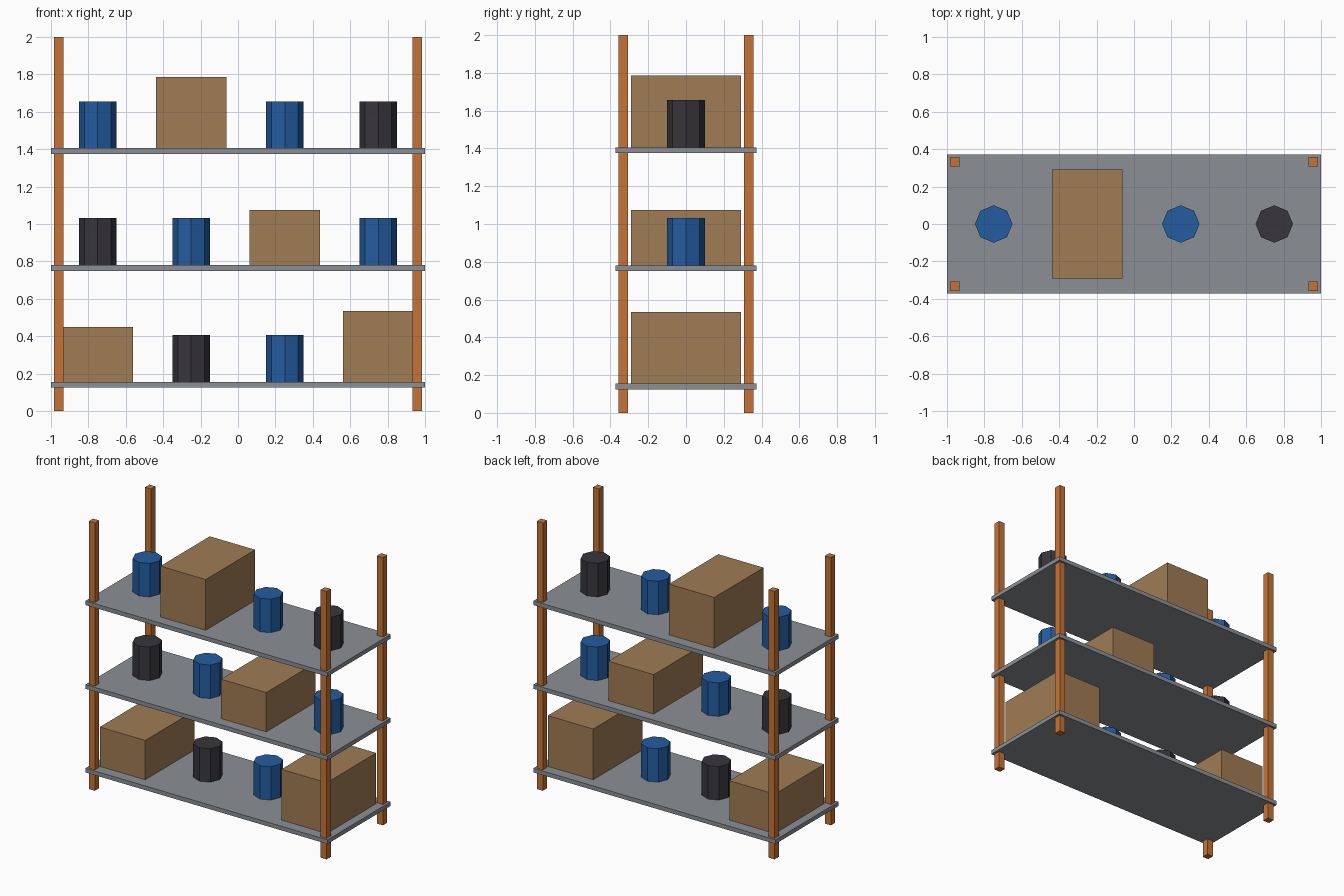
import bpy

if "Cube" in bpy.data.objects:
    bpy.data.objects.remove(bpy.data.objects["Cube"])


def material(name, rgb):
    """Flat colour given as sRGB 0-255, stored as linear."""
    lin = [(c / 255 / 12.92) if c < 11 else ((c / 255 + 0.055) / 1.055) ** 2.4 for c in rgb]
    m = bpy.data.materials.new(name)
    m.diffuse_color = (*lin, 1)
    m.use_nodes = True
    m.node_tree.nodes["Principled BSDF"].inputs["Base Color"].default_value = m.diffuse_color
    return m


ORANGE = material("orange_post", (198, 116, 54))
GREY = material("grey_shelf", (139, 144, 150))
CARDBOARD = material("cardboard", (160, 124, 84))
BLUE = material("blue_drum", (35, 92, 160))
BLACK = material("black_drum", (56, 54, 60))


def finish(name, mat):
    ob = bpy.context.object
    ob.name = name
    ob.data.materials.append(mat)
    return ob


def block(name, mat, x, y, z0, sx, sy, sz):
    """Box standing on height z0."""
    bpy.ops.mesh.primitive_cube_add(size=1, location=(x, y, z0 + sz / 2))
    ob = bpy.context.object
    ob.scale = (sx, sy, sz)
    bpy.ops.object.transform_apply(location=False, rotation=False, scale=True)
    return finish(name, mat)


def drum(name, mat, x, z0):
    """Eight-sided drum standing on height z0."""
    bpy.ops.mesh.primitive_cylinder_add(vertices=8, radius=0.1, depth=0.25,
                                        location=(x, 0, z0 + 0.125))
    return finish(name, mat)


# Corner posts
for sx in (-1, 1):
    for sy in (-1, 1):
        block("post", ORANGE, sx * 0.9575, sy * 0.3325, 0, 0.05, 0.05, 2)

# Shelves and their goods, left to right: number = carton height, else drum colour
THICK = 0.031
rows = [
    (0.156, (0.294, BLACK, BLUE, 0.379)),
    (0.781, (BLACK, BLUE, 0.294, BLUE)),
    (1.406, (BLUE, 0.379, BLUE, BLACK)),
]
for top, goods in rows:
    block("shelf", GREY, 0, 0, top - THICK, 2, 0.745, THICK)
    for i, item in enumerate(goods):
        x = -0.75 + 0.5 * i
        if isinstance(item, float):
            block("carton", CARDBOARD, x, 0, top, 0.375, 0.583, item)
        else:
            drum("drum", item, x, top)
